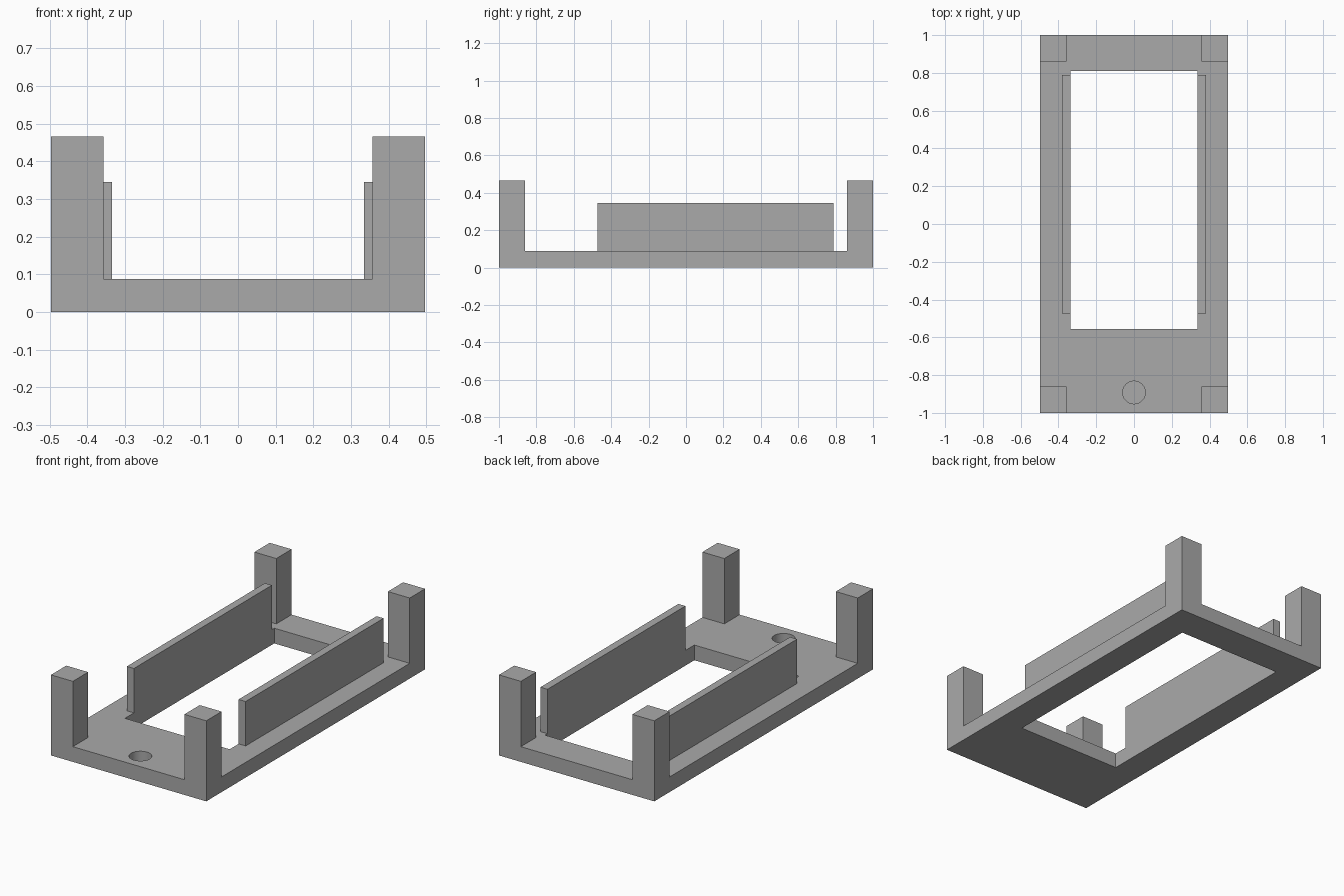
import bpy

if "Cube" in bpy.data.objects:
    bpy.data.objects.remove(bpy.data.objects["Cube"])

HALF_W, HALF_L, BASE_H = 0.497, 1.0, 0.088
POST, POST_TOP = 0.14, 0.466
OPEN_X = 0.335

grey = bpy.data.materials.new("plain grey")
grey.use_nodes = True
colour = (0.40, 0.40, 0.40, 1)
grey.diffuse_color = colour
grey.node_tree.nodes["Principled BSDF"].inputs["Base Color"].default_value = colour


def box(name, x, y, z):
    """Box spanning the given (low, high) ranges."""
    bpy.ops.mesh.primitive_cube_add(size=1)
    ob = bpy.context.object
    ob.name = name
    for v in ob.data.vertices:
        v.co = [(a + b) / 2 + c * (b - a) for (a, b), c in zip((x, y, z), v.co)]
    ob.data.materials.append(grey)
    return ob


def cut(target, cutter):
    """Subtract the cutter, then discard it."""
    cutter.hide_render = True
    mod = target.modifiers.new("cut", "BOOLEAN")
    mod.operation = "DIFFERENCE"
    mod.solver = "EXACT"
    mod.object = cutter
    bpy.context.view_layer.objects.active = target
    bpy.ops.object.modifier_apply(modifier=mod.name)
    bpy.data.objects.remove(cutter)


# Base plate with a rectangular opening
base = box("base_plate", (-HALF_W, HALF_W), (-HALF_L, HALF_L), (0, BASE_H))
cut(base, box("opening_cutter", (-OPEN_X, OPEN_X), (-0.555, 0.81), (-0.1, 0.2)))

# Blind round socket near the front edge
bpy.ops.mesh.primitive_cylinder_add(vertices=48, radius=0.06, depth=0.2,
                                    location=(0, -0.892, 0.13))
socket = bpy.context.object
socket.data.materials.append(grey)
cut(base, socket)
bpy.ops.object.select_all(action="DESELECT")
base.select_set(True)
bpy.context.view_layer.objects.active = base
bpy.ops.object.shade_smooth_by_angle()

# Side rails along the opening and corner posts
for side, sx in (("left", 1), ("right", -1)):
    box(f"{side}_rail", sorted((sx * OPEN_X, sx * 0.38)), (-0.473, 0.788), (BASE_H, 0.345))
    for end, sy in (("front", -1), ("back", 1)):
        box(f"{end}_{side}_post",
            sorted((sx * (HALF_W - POST), sx * HALF_W)),
            sorted((sy * (HALF_L - POST), sy * HALF_L)),
            (BASE_H, POST_TOP))
